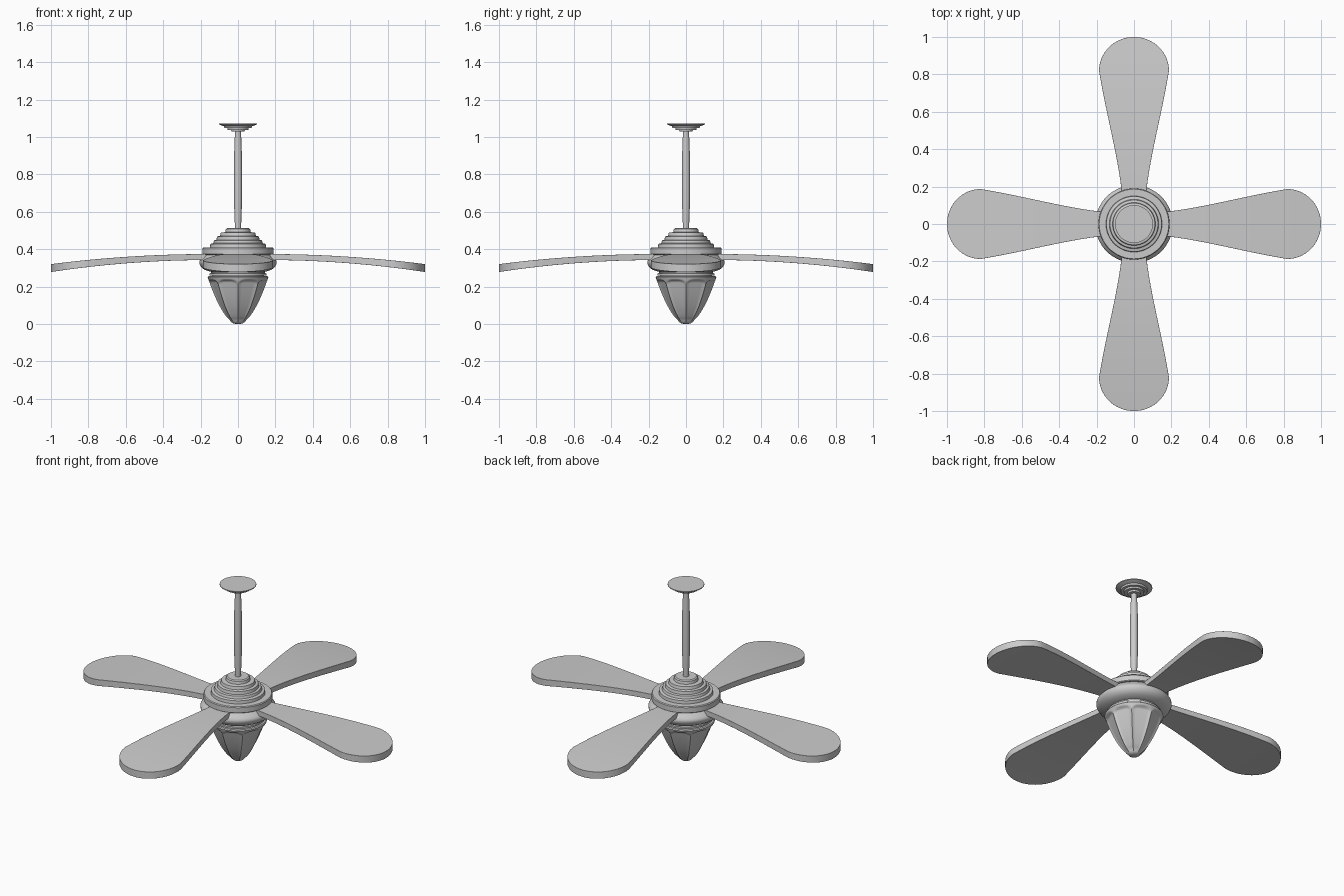
import bpy, bmesh, math
from math import sin, cos, pi, radians

if "Cube" in bpy.data.objects:
    bpy.data.objects.remove(bpy.data.objects["Cube"])


def finish(name, bm, angle=35):
    bmesh.ops.recalc_face_normals(bm, faces=bm.faces)
    me = bpy.data.meshes.new(name)
    bm.to_mesh(me)
    bm.free()
    ob = bpy.data.objects.new(name, me)
    bpy.context.collection.objects.link(ob)
    bpy.ops.object.select_all(action='DESELECT')
    ob.select_set(True)
    bpy.context.view_layer.objects.active = ob
    bpy.ops.object.shade_smooth_by_angle(angle=radians(angle))
    return ob


def lathe(name, profile, n=64, shape=None, angle=35):
    """Closed solid of revolution; shape(r, z, a) may alter the radius."""
    bm = bmesh.new()
    rings = []
    for r, z in profile:
        ring = []
        for i in range(n):
            a = 2 * pi * i / n
            q = shape(r, z, a) if shape else r
            ring.append(bm.verts.new((q * cos(a), q * sin(a), z)))
        rings.append(ring)
    for lo, hi in zip(rings, rings[1:]):
        for i in range(n):
            j = (i + 1) % n
            bm.faces.new((lo[i], lo[j], hi[j], hi[i]))
    bm.faces.new(rings[0][::-1])
    bm.faces.new(rings[-1])
    return finish(name, bm, angle)


# stepped ceiling canopy
lathe("ceiling_canopy", [(.035, 1.028), (.037, 1.038), (.055, 1.038), (.057, 1.048),
                         (.073, 1.048), (.076, 1.058), (.09, 1.062), (.101, 1.067), (.101, 1.072)])

# hanging rod, slightly swollen in the middle
lathe("down_rod", [(.016, .5), (.018, .56), (.021, .64), (.0215, .77), (.021, .9),
                   (.018, .98), (.016, 1.035)], n=32)

# stepped motor cap
lathe("motor_cap", [(.185, .37), (.19, .374), (.19, .405), (.186, .41), (.15, .41), (.148, .428),
                    (.132, .432), (.128, .447), (.115, .45), (.112, .468), (.096, .471),
                    (.092, .488), (.068, .491), (.065, .507), (.058, .512)])

# rounded motor housing below the blades
lathe("motor_housing", [(.12, .275), (.15, .28), (.18, .29), (.198, .305), (.207, .322),
                        (.207, .335), (.2, .345), (.185, .362), (.175, .374)])

# collar above the lamp
lathe("lamp_collar", [(.14, .248), (.14, .258), (.152, .26), (.152, .27), (.145, .272), (.145, .282)])


# lamp shade with eight flattened, arch-topped panels
def panel(r, z, a):
    d = (a % (pi / 4)) - pi / 8
    u = abs(d) / (pi / 8)
    top = .237 - .022 * u ** 4
    m = min(1, max(0, (top - z) / .008))
    flat = r * cos(pi / 8) / cos(d)
    dent = .004 * min(1, max(0, (.93 - u) / .12)) * min(1, r / .08)
    return r + m * (flat * 1.0 - r - dent) * min(1, z / .02)


shade = [(.012, 0), (.025, .003), (.035, .01)]
for k in range(1, 49):
    z = .01 + .24 * k / 48
    shade.append((.162 * (z / .25) ** .52 if z > .03 else .035 + (z - .01) * .9, z))
shade += [(.158, .256), (.14, .256)]
lathe("lamp_shade", shade, n=128, shape=panel, angle=40)


# paddle blade, drooping towards the tip
def half_width(x):
    t = (x - .1) / .72
    s = .7 * t ** 1.3 + .3 * t * t * (3 - 2 * t)
    return .06 + .127 * s


stations = [(.1 + .72 * i / 20, half_width(.1 + .72 * i / 20)) for i in range(21)]
stations += [(.82 + .18 * sin(radians(a)), .187 * cos(radians(a)))
             for a in (8, 16, 24, 32, 40, 48, 56, 64, 72, 79, 85)]
bm = bmesh.new()
cols = 8
layers = []
for low in (0, 1):
    grid = []
    for x, w in stations:
        droop = max(0, (x - .15) / .85) ** 2
        z = .374 - .054 * droop - low * (.032 + .01 * droop)
        grid.append([bm.verts.new((x, w * (2 * j / cols - 1), z)) for j in range(cols + 1)])
    layers.append(grid)
    for p, q in zip(grid, grid[1:]):
        for j in range(cols):
            bm.faces.new((p[j], q[j], q[j + 1], p[j + 1]))
t, b = layers
for i in range(len(stations) - 1):
    for j in (0, cols):
        bm.faces.new((t[i][j], t[i + 1][j], b[i + 1][j], b[i][j]))
for i in (0, -1):
    for j in range(cols):
        bm.faces.new((t[i][j], t[i][j + 1], b[i][j + 1], b[i][j]))
blade = finish("blade_1", bm)
bev = blade.modifiers.new("soft_edge", 'BEVEL')
bev.width, bev.segments, bev.limit_method, bev.angle_limit = .005, 2, 'ANGLE', radians(50)

# the other three blades
for k in range(1, 4):
    ob = blade.copy()
    ob.name = f"blade_{k + 1}"
    ob.rotation_euler.z = k * pi / 2
    bpy.context.collection.objects.link(ob)
